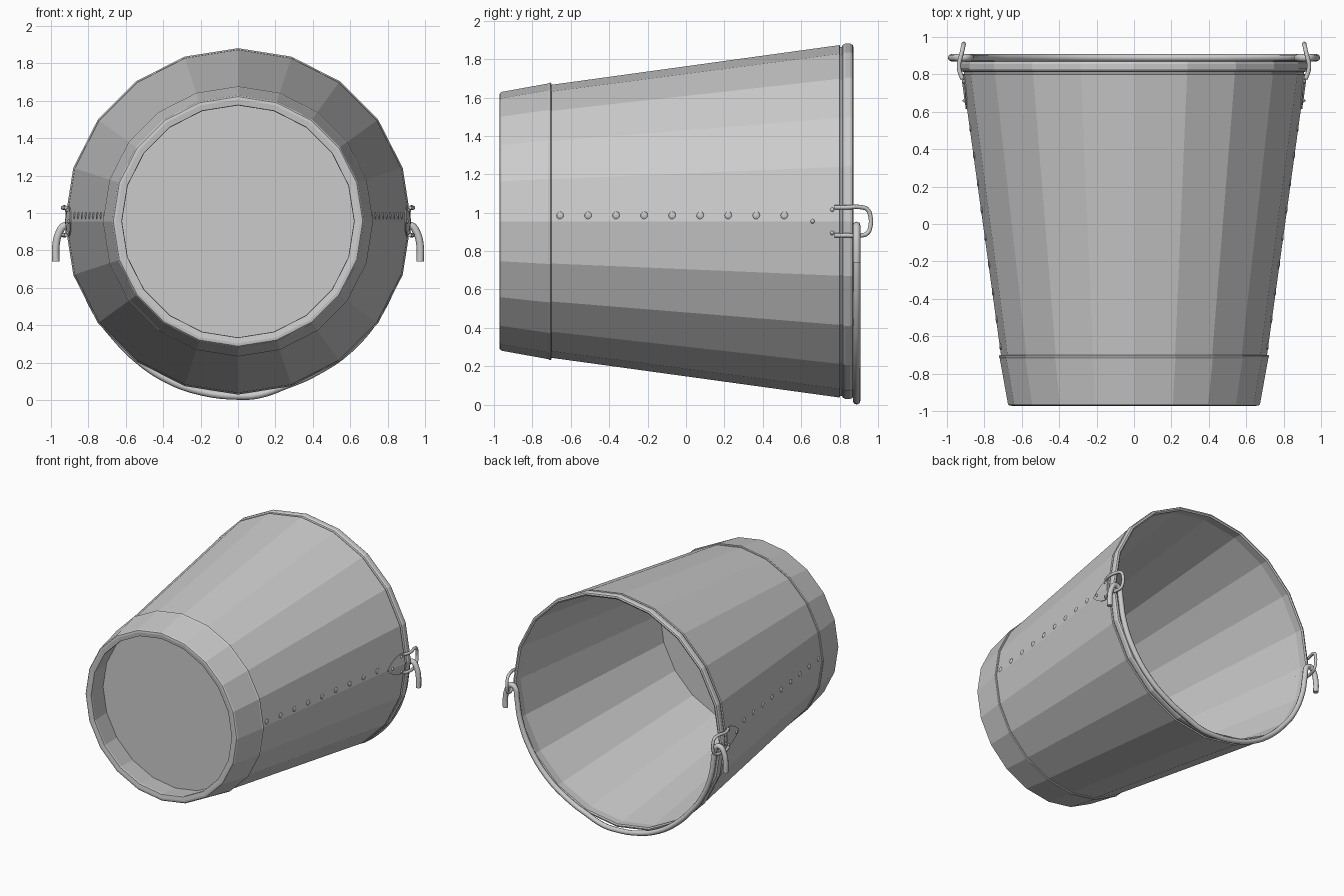
import bpy, bmesh, math
from mathutils import Matrix

if "Cube" in bpy.data.objects:
    bpy.data.objects.remove(bpy.data.objects["Cube"])

CZ = 0.955          # height of the pail axis
SIDES = 20
TAPER = 0.1377      # radius growth per unit of length


def radius(y):
    return 0.710 + TAPER * (y + 0.71)


def add_mesh(name, bm):
    bmesh.ops.recalc_face_normals(bm, faces=bm.faces[:])
    me = bpy.data.meshes.new(name)
    bm.to_mesh(me)
    bm.free()
    ob = bpy.data.objects.new(name, me)
    bpy.context.collection.objects.link(ob)
    return ob


def lathe(name, profile):
    """Closed (radius, y) profile turned around the y axis."""
    bm = bmesh.new()
    rings = []
    for r, y in profile:
        rings.append([bm.verts.new((r * math.cos(2 * math.pi * i / SIDES), y,
                                    CZ + r * math.sin(2 * math.pi * i / SIDES)))
                      for i in range(SIDES)])
    for a, b in zip(rings, rings[1:] + rings[:1]):
        for i in range(SIDES):
            j = (i + 1) % SIDES
            bm.faces.new((a[i], a[j], b[j], b[i]))
    return add_mesh(name, bm)


def tube(name, pts, depth):
    cu = bpy.data.curves.new(name, 'CURVE')
    cu.dimensions = '3D'
    cu.bevel_depth = depth
    cu.bevel_resolution = 2
    cu.resolution_u = 4
    cu.use_fill_caps = True
    sp = cu.splines.new('BEZIER')
    sp.bezier_points.add(len(pts) - 1)
    for bp, p in zip(sp.bezier_points, pts):
        bp.co = p
        bp.handle_left_type = bp.handle_right_type = 'AUTO'
    ob = bpy.data.objects.new(name, cu)
    bpy.context.collection.objects.link(ob)
    return ob


def rivets(name, spots, size, height):
    """Flattened domes at (side, y, dz) on the wall."""
    bm = bmesh.new()
    for s, y, dz in spots:
        x = s * (radius(y) - abs(dz) * 0.158)
        m = Matrix.Translation((x, y, CZ + dz)) @ Matrix.Diagonal((height, size, size, 1))
        bmesh.ops.create_uvsphere(bm, u_segments=10, v_segments=6, radius=1, matrix=m)
    ob = add_mesh(name, bm)
    ob.data.shade_smooth()
    return ob


# Tapered wall with the rolled rim at the open end
lathe("pail_wall", [
    (0.710, -0.71), (0.918, 0.80), (0.909, 0.803), (0.909, 0.812), (0.919, 0.817),
    (0.926, 0.83), (0.926, 0.855), (0.920, 0.868), (0.908, 0.872), (0.897, 0.866),
    (0.902, 0.80), (0.698, -0.71)])

# Foot skirt: raised top edge, thick wall, and a solid floor closing it
lathe("foot_skirt", [
    (0.70, -0.700), (0.717, -0.700), (0.722, -0.705), (0.722, -0.712), (0.718, -0.718),
    (0.674, -0.962), (0.667, -0.97), (0.652, -0.972), (0.622, -0.968), (0.620, -0.955),
    (0.64, -0.79), (0.66, -0.71)])


def disc(name, y, r, depth):
    bm = bmesh.new()
    bmesh.ops.create_cone(bm, cap_ends=True, segments=SIDES, radius1=r, radius2=r,
                          depth=depth, matrix=Matrix.Translation((0, y, CZ))
                          @ Matrix.Rotation(math.pi / 2, 4, 'X'))
    add_mesh(name, bm)


# Floor recessed inside the foot, filled through to the inside
disc("floor_plate", -0.735, 0.66, 0.11)
disc("inner_floor", -0.685, 0.705, 0.02)

# Side seam rivets
rivets("seam_rivets", [(s, -0.655 + 0.146 * i, 0.03) for s in (-1, 1) for i in range(9)],
       0.02, 0.007)

# Ear rivets, passing through the wall
rivets("ear_rivets", [(s, y, dz) for s in (-1, 1)
                      for y, dz in ((0.66, 0.0), (0.762, 0.06), (0.762, -0.06))],
       0.012, 0.018)

for s, side in ((1, "right"), (-1, "left")):
    # Shield-shaped ear plate folded over the wall edge
    bm = bmesh.new()
    rows = []
    for y, w in ((0.615, 0.006), (0.65, 0.036), (0.70, 0.066), (0.75, 0.078), (0.795, 0.08)):
        rows.append([bm.verts.new((s * (radius(y) + 0.004 - abs(d) * 0.158), y, CZ + d))
                     for d in (-w, 0, w)])
    for a, b in zip(rows, rows[1:]):
        for k in (0, 1):
            bm.faces.new((a[k], a[k + 1], b[k + 1], b[k]))
    plate = add_mesh("ear_plate_" + side, bm)
    sol = plate.modifiers.new("thickness", 'SOLIDIFY')
    sol.thickness = 0.006
    sol.offset = 0

    # Wire loop standing out past the rim
    half = [(0.918, 0.775, 0.073), (0.936, 0.84, 0.073), (0.922, 0.91, 0.074),
            (0.914, 0.945, 0.062), (0.911, 0.96, 0.03)]
    path = half + [(x, y, -dz) for x, y, dz in reversed(half)]
    tube("ear_loop_" + side, [(s * x, y, CZ + dz) for x, y, dz in path], 0.0115)

# Hanging carry handle, hooked through both loops, slightly bent at the bottom
hook = [(0.974, 0.74), (0.974, 0.82), (0.958, 0.89), (0.925, 0.932), (0.89, 0.92),
        (0.872, 0.84), (0.845, 0.68), (0.76, 0.475)]
bottom = [(0.60, 0.275), (0.40, 0.14), (0.26, 0.08), (0.11, 0.028), (0, 0.021),
          (-0.2, 0.045), (-0.38, 0.11), (-0.54, 0.218), (-0.66, 0.34)]
path = hook + bottom + [(-x, z) for x, z in reversed(hook)]
tube("carry_handle", [(x, 0.889, z) for x, z in path], 0.02)
